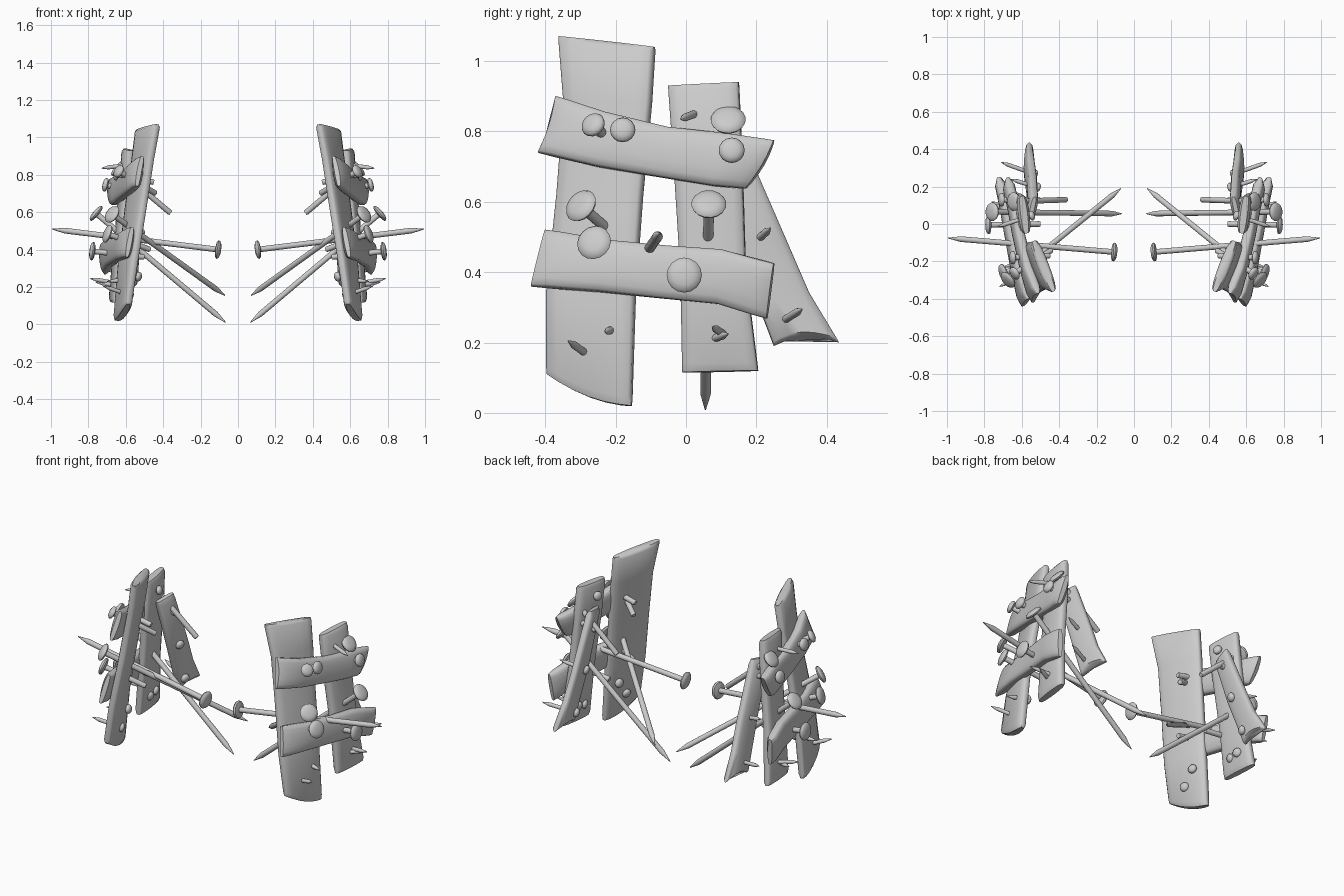
import bpy, bmesh, math
from mathutils import Vector as V

if "Cube" in bpy.data.objects:
    bpy.data.objects.remove(bpy.data.objects["Cube"])

grey = bpy.data.materials.new("grey")
grey.diffuse_color = (0.6, 0.6, 0.6, 1)
grey.use_nodes = True
grey.node_tree.nodes["Principled BSDF"].inputs["Base Color"].default_value = grey.diffuse_color


def finish(name, bm, angle):
    """Turn a bmesh into a smooth object mirrored to the other side."""
    bmesh.ops.recalc_face_normals(bm, faces=bm.faces)
    me = bpy.data.meshes.new(name)
    bm.to_mesh(me)
    bm.free()
    ob = bpy.data.objects.new(name, me)
    bpy.context.collection.objects.link(ob)
    me.materials.append(grey)
    bpy.context.view_layer.objects.active = ob
    ob.select_set(True)
    bpy.ops.object.shade_smooth_by_angle(angle=math.radians(angle))
    ob.select_set(False)
    ob.modifiers.new("other_side", 'MIRROR').use_mirror_merge = False


def skin(rings):
    """Bridge rings of points, capping both ends."""
    bm = bmesh.new()
    vs = [[bm.verts.new(p) for p in r] for r in rings]
    n = len(vs[0])
    for r, s in zip(vs, vs[1:]):
        for i in range(n):
            j = (i + 1) % n
            bm.faces.new((r[i], r[j], s[j], s[i]))
    bm.faces.new(vs[0])
    bm.faces.new(vs[-1][::-1])
    return bm


# half of the plank cross-section: (position across the width, half thickness)
SECTION = [(0, .18), (.03, .31), (.14, .42), (.32, .48), (.5, .5),
           (.68, .48), (.86, .42), (.97, .31), (1, .18)]


def plank(name, stations, t=.058, bow=(0, 0), soft=.08, end=.6):
    """Stations are pairs of edge points; bow bulges each end along the board."""
    st = [(V(a), V(b)) for a, b in stations]
    # tapered ends: an extra station just inside each end
    first = tuple(p.lerp(q, soft) for p, q in zip(st[0], st[1]))
    last = tuple(p.lerp(q, soft) for p, q in zip(st[-1], st[-2]))
    st = [st[0], first] + st[1:-1] + [last, st[-1]]
    mids = [(a + b) / 2 for a, b in st]
    N = len(st)
    rings = []
    for k, (a, b) in enumerate(st):
        d = (mids[min(k + 1, N - 1)] - mids[max(k - 1, 0)]).normalized()
        nrm = d.cross(b - a).normalized()
        th = t * (end if k in (0, N - 1) else 1)
        push = -bow[0] if k < 2 else bow[1] if k >= N - 2 else 0
        ring = []
        for side in (1, -1):
            for u, h in SECTION[::side]:
                ring.append(a.lerp(b, u) + nrm * h * th * side + d * push * 4 * u * (1 - u))
        rings.append(ring)
    finish(name, skin(rings), 50)


def nail(name, head, tip, r=.05, shaft=.015, taper=.07, point=.002, n=16):
    """Nail with a domed head, a straight shaft and a tapered tip."""
    head, tip = V(head), V(tip)
    axis = tip - head
    L = axis.length
    axis.normalize()
    e1 = axis.orthogonal().normalized()
    e2 = axis.cross(e1)
    profile = [(-.014, r * .25), (-.012, r * .6), (-.006, r * .9), (.002, r), (.010, r * .92),
               (.014, r * .6), (.016, shaft), (L - taper, shaft), (L, point)]
    rings = [[head + axis * z + (e1 * math.cos(a) + e2 * math.sin(a)) * q
              for a in [2 * math.pi * i / n for i in range(n)]] for z, q in profile]
    finish(name, skin(rings), 45)


# upright boards
plank("front_upright", [
    ((.43, -.36, 1.07), (.535, -.09, 1.04)),
    ((.465, -.345, .88), (.555, -.10, .88)),
    ((.505, -.365, .62), (.59, -.125, .62)),
    ((.55, -.395, .34), (.625, -.145, .34)),
    ((.585, -.395, .11), (.65, -.155, .02))], t=.062, bow=(0, .02))
plank("rear_upright", [
    ((.575, -.05, .93), (.60, .15, .94)),
    ((.59, -.035, .72), (.615, .16, .72)),
    ((.625, -.015, .40), (.645, .17, .40)),
    ((.65, -.01, .115), (.67, .205, .12))], t=.062)
# leaning splintered board behind the rear upright
plank("leaning_board", [
    ((.555, .03, .79), (.53, .145, .81)),
    ((.555, .135, .49), (.54, .285, .49)),
    ((.565, .205, .31), (.55, .35, .34)),
    ((.57, .25, .19), (.56, .435, .20))], t=.052, bow=(0, -.025), end=.45)
# cross boards, thinned towards their broken ends
plank("upper_crossboard", [
    ((.54, -.42, .74), (.51, -.37, .90)),
    ((.585, -.25, .70), (.565, -.23, .855)),
    ((.625, -.06, .668), (.61, -.05, .812)),
    ((.65, .08, .645), (.64, .11, .795)),
    ((.67, .17, .638), (.675, .25, .775))], t=.066, bow=(-.01, .01), soft=.25, end=.4)
plank("lower_crossboard", [
    ((.595, -.44, .36), (.565, -.40, .52)),
    ((.635, -.25, .345), (.615, -.22, .49)),
    ((.665, -.06, .325), (.655, -.05, .475)),
    ((.69, .09, .31), (.685, .10, .465)),
    ((.71, .23, .268), (.725, .25, .425))], t=.066, soft=.25, end=.4)

# long nails that run through the boards
nail("long_nail_level", (.105, -.15, .40), (.995, -.075, .51))
nail("long_nail_slanted", (.675, -.30, .59), (.07, .19, .155))
nail("long_nail_steep", (.76, .065, .595), (.065, .055, .01))

# medium blunt nails with heads on the outside
for i, (h, t, r) in enumerate([
        ((.64, -.265, .82), (.44, -.14, .70), .036),
        ((.65, -.18, .805), (.45, -.17, .76), .036),
        ((.645, .12, .835), (.36, .13, .595), .05),
        ((.71, .13, .747), (.50, .13, .70), .037),
        ((.70, -.262, .485), (.47, -.19, .40), .05),
        ((.78, -.005, .392), (.50, .0, .36), .05)]):
    nail("outer_nail_%d" % (i + 1), h, t, r, taper=.006, point=.012)

# small nails driven from the inside, points showing outside
for i, (h, t) in enumerate([
        ((.545, .045, .858), (.73, -.015, .835)),
        ((.515, .195, .485), (.66, .24, .525)),
        ((.53, .265, .255), (.71, .33, .295)),
        ((.62, .12, .215), (.79, .075, .245)),
        ((.62, .06, .205), (.76, .12, .225)),
        ((.575, -.265, .155), (.72, -.335, .205)),
        ((.575, -.20, .24), (.70, -.23, .23))]):
    nail("inner_nail_%d" % (i + 1), h, t, .026, .011, taper=.04)
